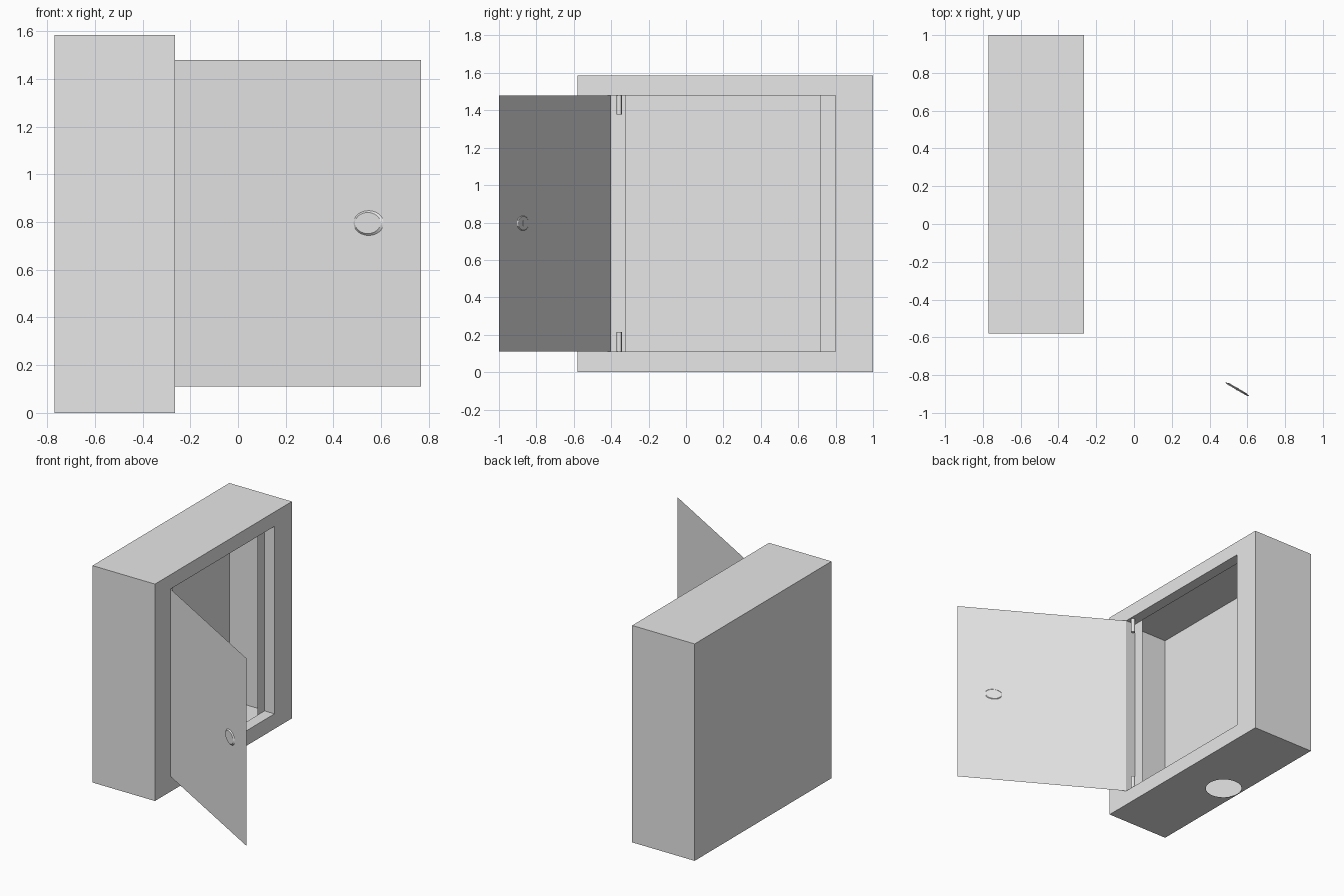
import bpy, bmesh, math
from mathutils import Vector, Matrix

if "Cube" in bpy.data.objects:
    bpy.data.objects.remove(bpy.data.objects["Cube"])

grey = bpy.data.materials.new("painted_sheet_metal")
grey.diffuse_color = (0.8, 0.8, 0.8, 1)
grey.use_nodes = True
grey.node_tree.nodes["Principled BSDF"].inputs["Base Color"].default_value = grey.diffuse_color

# Main sizes
XB, XF = -0.77, -0.265          # back and open side of the box
Y0, Y1, H = -0.58, 1.0, 1.585   # box width and height
OY0, OY1, OZ0, OZ1 = -0.40, 0.80, 0.11, 1.48   # door opening
DEPTH, LIP = 0.08, 0.08         # jamb depth, flange width


def finish(name, bm):
    me = bpy.data.meshes.new(name)
    bm.to_mesh(me)
    bm.free()
    me.materials.append(grey)
    ob = bpy.data.objects.new(name, me)
    bpy.context.collection.objects.link(ob)
    return ob


def quad(bm, pts):
    return bm.faces.new([bm.verts.new(p) for p in pts])


def sheet_with_hole(bm, outer, inner, normal):
    """Flat sheet between an outer and an inner loop."""
    edges = []
    for loop in (outer, inner):
        vs = [bm.verts.new(p) for p in loop]
        edges += [bm.edges.new((vs[i], vs[(i + 1) % len(vs)])) for i in range(len(vs))]
    res = bmesh.ops.triangle_fill(bm, edges=edges, use_beauty=True, normal=normal)
    for f in res["geom"]:
        if isinstance(f, bmesh.types.BMFace):
            f.normal_update()
            if f.normal.dot(Vector(normal)) < 0:
                f.normal_flip()


def rect_x(x, y0, y1, z0, z1):
    return [(x, y0, z0), (x, y1, z0), (x, y1, z1), (x, y0, z1)]


# Thin box shell: back, sides, top, holed bottom and open face
bm = bmesh.new()
quad(bm, rect_x(XB, Y0, Y1, 0, H)[::-1])
quad(bm, [(XB, Y0, 0), (XF, Y0, 0), (XF, Y0, H), (XB, Y0, H)])
quad(bm, [(XF, Y1, 0), (XB, Y1, 0), (XB, Y1, H), (XF, Y1, H)])
quad(bm, [(XB, Y0, H), (XF, Y0, H), (XF, Y1, H), (XB, Y1, H)])
ring = [(-0.64 + 0.125 * math.cos(a), 0.21 + 0.125 * math.sin(a), 0)
        for a in (2 * math.pi * i / 32 for i in range(32))]
sheet_with_hole(bm, [(XB, Y0, 0), (XF, Y0, 0), (XF, Y1, 0), (XB, Y1, 0)], ring, (0, 0, -1))
sheet_with_hole(bm, rect_x(XF, Y0, Y1, 0, H), rect_x(XF, OY0, OY1, OZ0, OZ1), (1, 0, 0))
bmesh.ops.remove_doubles(bm, verts=bm.verts, dist=0.0005)
finish("cabinet_shell", bm)

# Jamb around the opening, with an inward flange on both sides
bm = bmesh.new()
front = rect_x(XF, OY0, OY1, OZ0, OZ1)
back = rect_x(XF - DEPTH, OY0, OY1, OZ0, OZ1)
for i in range(4):
    j = (i + 1) % 4
    quad(bm, [front[i], front[j], back[j], back[i]])
for y in (OY0, OY1 - LIP):
    quad(bm, rect_x(XF - DEPTH, y, y + LIP, OZ0, OZ1))
finish("door_frame", bm)

# Door, hinged at the front edge of the opening and standing open
hinge = Vector((XF, OY0, 0))
tip = Vector((0.767, -1.0, 0))
bm = bmesh.new()
quad(bm, [hinge + Vector((0, 0, OZ0)), tip + Vector((0, 0, OZ0)),
          tip + Vector((0, 0, OZ1)), hinge + Vector((0, 0, OZ1))])
finish("door", bm)

# Hinge pins
for label, z0, z1 in (("lower", OZ0, 0.215), ("upper", 1.377, OZ1)):
    bm = bmesh.new()
    bmesh.ops.create_cone(bm, cap_ends=True, segments=16, radius1=0.0135, radius2=0.0135,
                          depth=z1 - z0,
                          matrix=Matrix.Translation((-0.291, -0.357, (z0 + z1) / 2)))
    ob = finish(label + "_hinge_pin", bm)
    for p in ob.data.polygons:
        p.use_smooth = len(p.vertices) == 4

# Lock: oval plates on both door faces, in door coordinates (along, outward, up)
along = (tip - hinge).normalized()
outward = Vector((along.y, -along.x, 0))
centre = hinge + along * 0.94 + Vector((0, 0, 0.796))
door_space = Matrix.Translation(centre) @ Matrix(
    (along, outward, Vector((0, 0, 1)))).transposed().to_4x4()


def oval_plate(name, a, b, thick, side, taper):
    bm = bmesh.new()
    bmesh.ops.create_cone(bm, cap_ends=True, segments=32, radius1=1, radius2=taper, depth=1)
    bmesh.ops.translate(bm, verts=bm.verts, vec=(0, 0, 0.5))
    fit = Matrix.Diagonal((a, b, thick, 1))
    turn = Matrix.Rotation(math.radians(-90 * side), 4, 'X')
    bm.transform(door_space @ turn @ fit)
    return finish(name, bm)


oval_plate("lock_outer_plate", 0.073, 0.052, 0.007, 1, 0.85)
oval_plate("lock_inner_plate", 0.063, 0.040, 0.004, -1, 0.9)

# Key slot strips, one on each plate
for label, off in (("outer", 0.0075), ("inner", -0.0045)):
    bm = bmesh.new()
    bmesh.ops.create_cube(bm, size=1)
    bm.transform(door_space @ Matrix.Translation((0, off, 0))
                 @ Matrix.Diagonal((0.008, 0.002, 0.028, 1)))
    finish(label + "_key_slot", bm)
